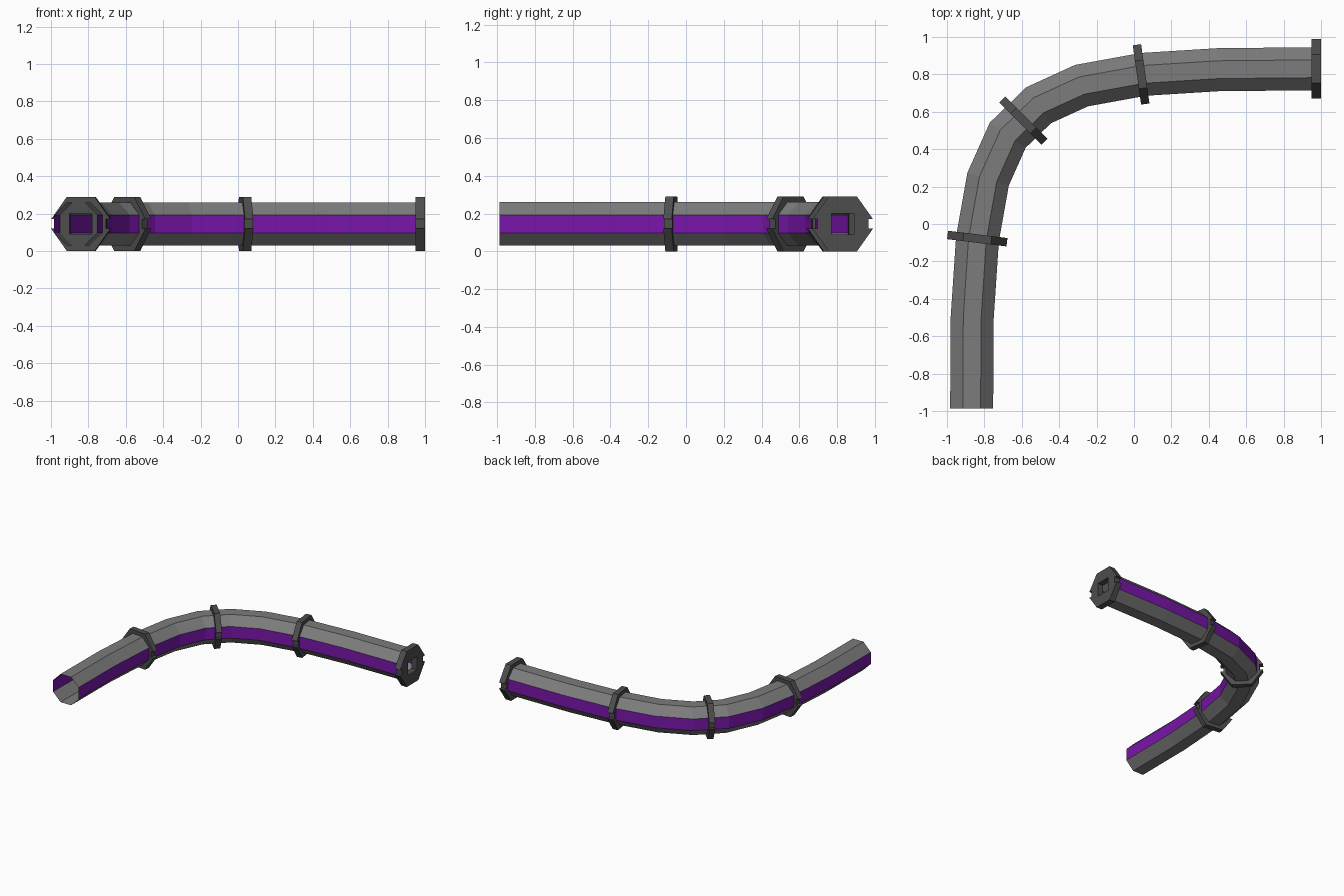
import bpy, bmesh, math
from mathutils import Vector

if "Cube" in bpy.data.objects:
    bpy.data.objects.remove(bpy.data.objects["Cube"])

ZC = 0.145   # height of the pipe axis
R = 0.115    # pipe half width across flats


def material(name, col):
    m = bpy.data.materials.new(name)
    m.diffuse_color = (*col, 1)
    m.use_nodes = True
    m.node_tree.nodes["Principled BSDF"].inputs["Base Color"].default_value = m.diffuse_color
    return m


def to_object(bm, name, *mats):
    me = bpy.data.meshes.new(name)
    bm.to_mesh(me)
    bm.free()
    for m in mats:
        me.materials.append(m)
    ob = bpy.data.objects.new(name, me)
    bpy.context.collection.objects.link(ob)
    return ob


purple = material("purple", (0.19, 0.008, 0.4))
grey = material("grey", (0.2, 0.2, 0.2))
dark = material("dark_grey", (0.075, 0.075, 0.075))

# Pipe: hollow octagon swept round the bend with mitred joints
path = [Vector(p) for p in [
    (-0.868, -0.987), (-0.865, -0.5), (-0.837, -0.08), (-0.78, 0.24),
    (-0.675, 0.475), (-0.51, 0.635), (-0.28, 0.74), (0.05, 0.80),
    (0.45, 0.825), (0.97, 0.83)]]
bm = bmesh.new()
sections = []
for i, p in enumerate(path):
    d0 = (p - path[max(i - 1, 0)]).normalized()
    d1 = (path[min(i + 1, len(path) - 1)] - p).normalized()
    t = (d0 + d1).normalized()
    miter = 1 / t.dot(d1 if d1.length else d0)
    side = Vector((t.y, -t.x)) * miter
    ring = []
    for k in range(8):
        a = math.radians(45 * k - 22.5)
        r = R / math.cos(math.pi / 8)
        q = p + side * r * math.cos(a)
        ring.append(bm.verts.new((q.x, q.y, ZC + r * math.sin(a))))
    sections.append(ring)
for s0, s1 in zip(sections, sections[1:]):
    for k in range(8):
        n = (k + 1) % 8
        f = bm.faces.new((s0[k], s1[k], s1[n], s0[n]))
        f.material_index = 1 if k in (0, 4) else 0   # side strips
bmesh.ops.recalc_face_normals(bm, faces=bm.faces)
to_object(bm, "pipe", grey, purple)

# Collars: notched plates with a rectangular opening, mirrored top to bottom
half = [(0.06, 0), (0.06, 0.055), (-0.06, 0.055), (-0.06, 0),
        (-0.135, 0), (-0.135, 0.025), (-0.16, 0.025), (-0.075, 0.145),
        (0.075, 0.145), (0.16, 0.025), (0.135, 0.025), (0.135, 0)]


def collar(name, x, y, angle, thick):
    bm = bmesh.new()
    bm.faces.new([bm.verts.new((u, 0, w)) for u, w in half])
    bm.faces.new([bm.verts.new((u, 0, -w)) for u, w in reversed(half)])
    bmesh.ops.remove_doubles(bm, verts=bm.verts, dist=1e-5)
    ob = to_object(bm, name, dark)
    ob.location = (x, y, ZC)
    ob.rotation_euler.z = math.radians(angle)
    mod = ob.modifiers.new("thickness", 'SOLIDIFY')
    mod.thickness = thick
    mod.offset = 0


collar("front_collar", -0.838, -0.078, -7, 0.045)
collar("bend_collar", -0.592, 0.553, -45, 0.045)
collar("back_collar", 0.038, 0.80, -82, 0.045)
collar("end_collar", 0.974, 0.83, -90, 0.05)
